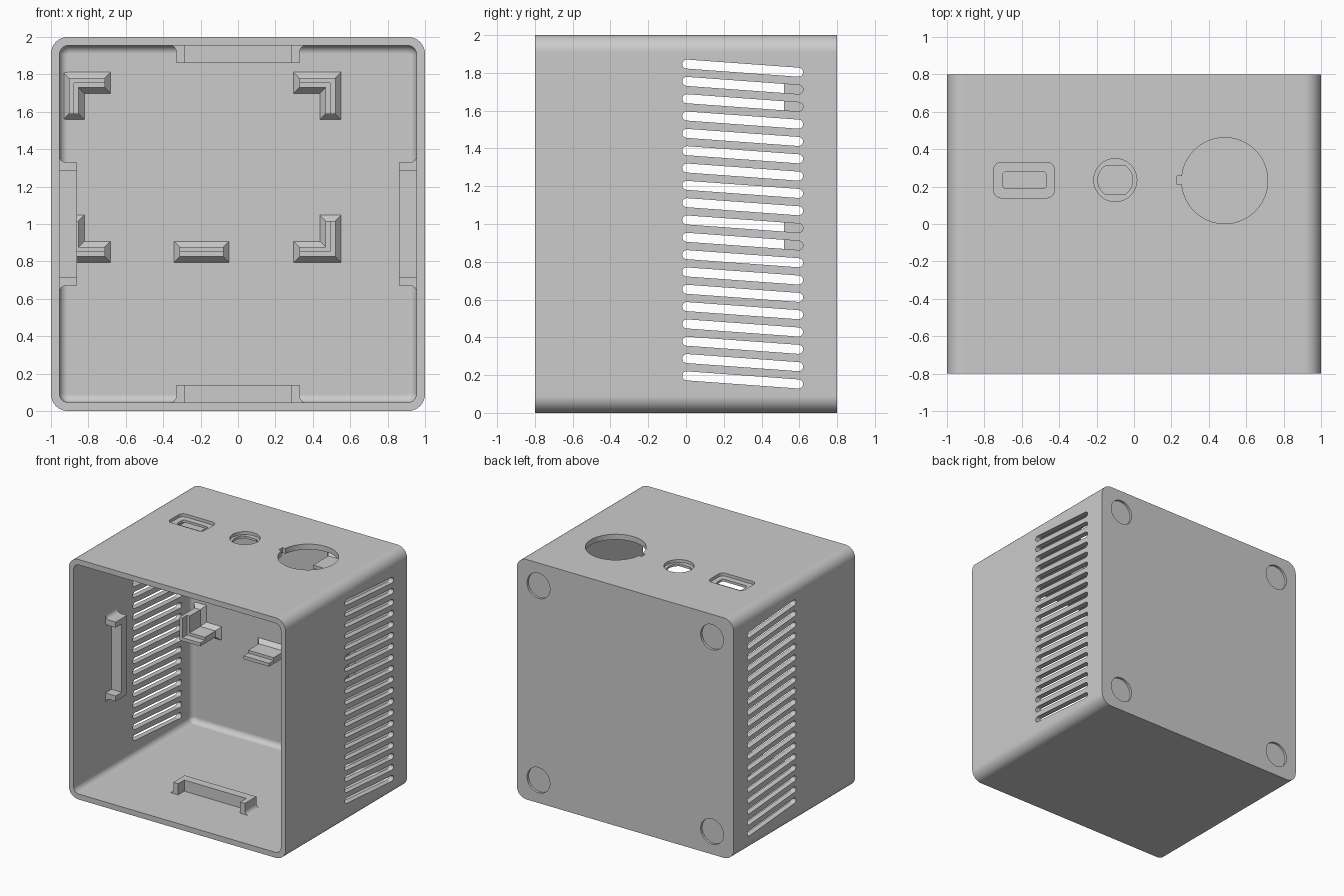
import bpy, bmesh, math
from math import sin, cos, pi

if "Cube" in bpy.data.objects:
    bpy.data.objects.remove(bpy.data.objects["Cube"])


def loft(bm, rings):
    """Closed solid through successive rings of 3D points."""
    rings = [[bm.verts.new(p) for p in r] for r in rings]
    n = len(rings[0])
    for a, b in zip(rings, rings[1:]):
        for i in range(n):
            j = (i + 1) % n
            bm.faces.new((a[i], a[j], b[j], b[i]))
    bm.faces.new(rings[0])
    bm.faces.new(rings[-1])


def along(axis, pts, w):
    place = {'x': lambda u, v: (w, u, v), 'y': lambda u, v: (u, w, v), 'z': lambda u, v: (u, v, w)}[axis]
    return [place(u, v) for u, v in pts]


def prism(bm, axis, pts, w0, w1):
    loft(bm, [along(axis, pts, w0), along(axis, pts, w1)])


def rrect(cx, cy, hx, hy, r, n=8):
    out = []
    for k, (sx, sy) in enumerate([(1, 1), (-1, 1), (-1, -1), (1, -1)]):
        for i in range(n + 1):
            a = (k + i / n) * pi / 2
            out.append((cx + sx * (hx - r) + r * cos(a), cy + sy * (hy - r) + r * sin(a)))
    return out


def circle(cx, cy, r, n=64, flat=9):
    return [(cx + r * cos(2 * pi * i / n), cy + max(-flat, min(flat, r * sin(2 * pi * i / n))))
            for i in range(n)]


def rect(x0, x1, y0, y1):
    return [(x0, y0), (x1, y0), (x1, y1), (x0, y1)]


def finish(bm, name):
    bmesh.ops.recalc_face_normals(bm, faces=bm.faces)
    me = bpy.data.meshes.new(name)
    bm.to_mesh(me)
    bm.free()
    ob = bpy.data.objects.new(name, me)
    bpy.context.collection.objects.link(ob)
    return ob


def activate(ob):
    bpy.ops.object.select_all(action='DESELECT')
    ob.select_set(True)
    bpy.context.view_layer.objects.active = ob


def cut(ob, cutter):
    cutter.hide_render = True
    m = ob.modifiers.new("cut", 'BOOLEAN')
    m.operation, m.solver, m.object = 'DIFFERENCE', 'EXACT', cutter
    activate(ob)
    bpy.ops.object.modifier_apply(modifier=m.name)
    bpy.data.objects.remove(cutter)


# Outer case
bm = bmesh.new()
prism(bm, 'y', rrect(0, 1, 1, 1, 0.09), -0.8, 0.8)
case = finish(bm, "case_shell")

# Cavity, open at the front, with a filleted back edge
bm = bmesh.new()
rings = [along('y', rrect(0, 1, 0.955, 0.955, 0.05), -0.9)]
F = 0.045
for i in range(7):
    a = i / 6 * pi / 2
    g = F * (1 - cos(a))
    rings.append(along('y', rrect(0, 1, 0.955 - g, 0.955 - g, 0.05 - g), 0.755 - F + F * sin(a)))
loft(bm, rings)
cut(case, finish(bm, "cavity_cutter"))

# Recesses: port surround, button surround, dial notch, foot pads
bm = bmesh.new()
prism(bm, 'z', rrect(-0.588, 0.235, 0.162, 0.095, 0.04), 1.975, 2.1)
prism(bm, 'z', circle(-0.1, 0.235, 0.115), 1.975, 2.1)
prism(bm, 'z', rect(0.23, 0.3, 0.21, 0.257), 1.9, 2.1)
for x in (-0.8, 0.8):
    for z in (0.19, 1.81):
        prism(bm, 'y', circle(x, z, 0.105), 0.78, 0.9)
cut(case, finish(bm, "recess_cutter"))

# Through holes: port, button with flats, dial, side vents
bm = bmesh.new()
prism(bm, 'z', rrect(-0.585, 0.235, 0.116, 0.046, 0.02), 1.9, 2.1)
prism(bm, 'z', circle(-0.1, 0.235, 0.093, flat=0.077), 1.9, 2.1)
prism(bm, 'z', circle(0.485, 0.232, 0.23, 96), 1.9, 2.1)
tilt = math.atan2(-0.043, 0.592)
for i in range(19):
    z = 0.196 + i * 0.0917
    slot = []
    for cy, cz, start in ((0.596, z - 0.043, -pi / 2), (0.004, z, pi / 2)):
        for k in range(9):
            a = start + tilt + k * pi / 8
            slot.append((cy + 0.024 * cos(a), cz + 0.024 * sin(a)))
    prism(bm, 'x', slot, -1.1, 1.1)
cut(case, finish(bm, "hole_cutter"))

# Cover rails: a U-shaped rail in the middle of each of the four walls
f = 0.035
fillet = [(0.33 + f - f * cos(i / 6 * pi / 2), 0.955 - f + f * sin(i / 6 * pi / 2)) for i in range(7)]
half = fillet + [(0.33 + f, 0.97)]
bar = [(0.33, 0.862)] + half + [(-u, d) for u, d in reversed(half)] + [(-0.33, 0.862)]
post = [(0.285, 0.862), (0.33, 0.862)] + half + [(0.285, 0.97)]
for k, side in enumerate(("top", "left", "bottom", "right")):
    c, s = cos(k * pi / 2), sin(k * pi / 2)
    turn = lambda pts: [(u * c - d * s, 1 + u * s + d * c) for u, d in pts]
    bm = bmesh.new()
    prism(bm, 'y', turn(bar), -0.30, -0.23)
    prism(bm, 'y', turn(post), -0.38, -0.30)
    prism(bm, 'y', turn([(-u, d) for u, d in post]), -0.38, -0.30)
    finish(bm, "cover_rail_" + side)

# Board corner brackets on the back wall: flared foot, ledge and outer rim
BX, BZ, G = -0.192, 1.303, 0.035


def ell(sx, sz, b, g=0.0):
    L, a = 0.192 + g, -g
    pts = [(a, a), (L, a), (L, b + g), (b + g, b + g), (b + g, L), (a, L)]
    return [(BX + sx * (0.712 - u), BZ + sz * (0.478 - v)) for u, v in pts]


for sx, xn in ((-1, "left"), (1, "right")):
    for sz, zn in ((-1, "lower"), (1, "upper")):
        bm = bmesh.new()
        loft(bm, [along('y', ell(sx, sz, 0.052, G), 0.76),
                  along('y', ell(sx, sz, 0.052), 0.72),
                  along('y', ell(sx, sz, 0.052), 0.58)])
        prism(bm, 'y', ell(sx, sz, 0.028), 0.52, 0.58)
        finish(bm, f"board_bracket_{zn}_{xn}")

# Board support bar below the middle
bm = bmesh.new()
x0, x1, z0, z1 = -0.312, -0.078, 0.825, 0.877
loft(bm, [along('y', rect(x0 - G, x1 + G, z0 - G, z1 + G), 0.76),
          along('y', rect(x0, x1, z0, z1), 0.72),
          along('y', rect(x0, x1, z0, z1), 0.58)])
prism(bm, 'y', rect(x0, x1, z0, z0 + 0.028), 0.52, 0.58)
finish(bm, "board_support")

# Smooth rounded areas, keep hard edges
for ob in list(bpy.context.scene.objects):
    activate(ob)
    bpy.ops.object.shade_smooth_by_angle(angle=math.radians(30))
    m = ob.modifiers.new("normals", 'WEIGHTED_NORMAL')
    m.keep_sharp = True
